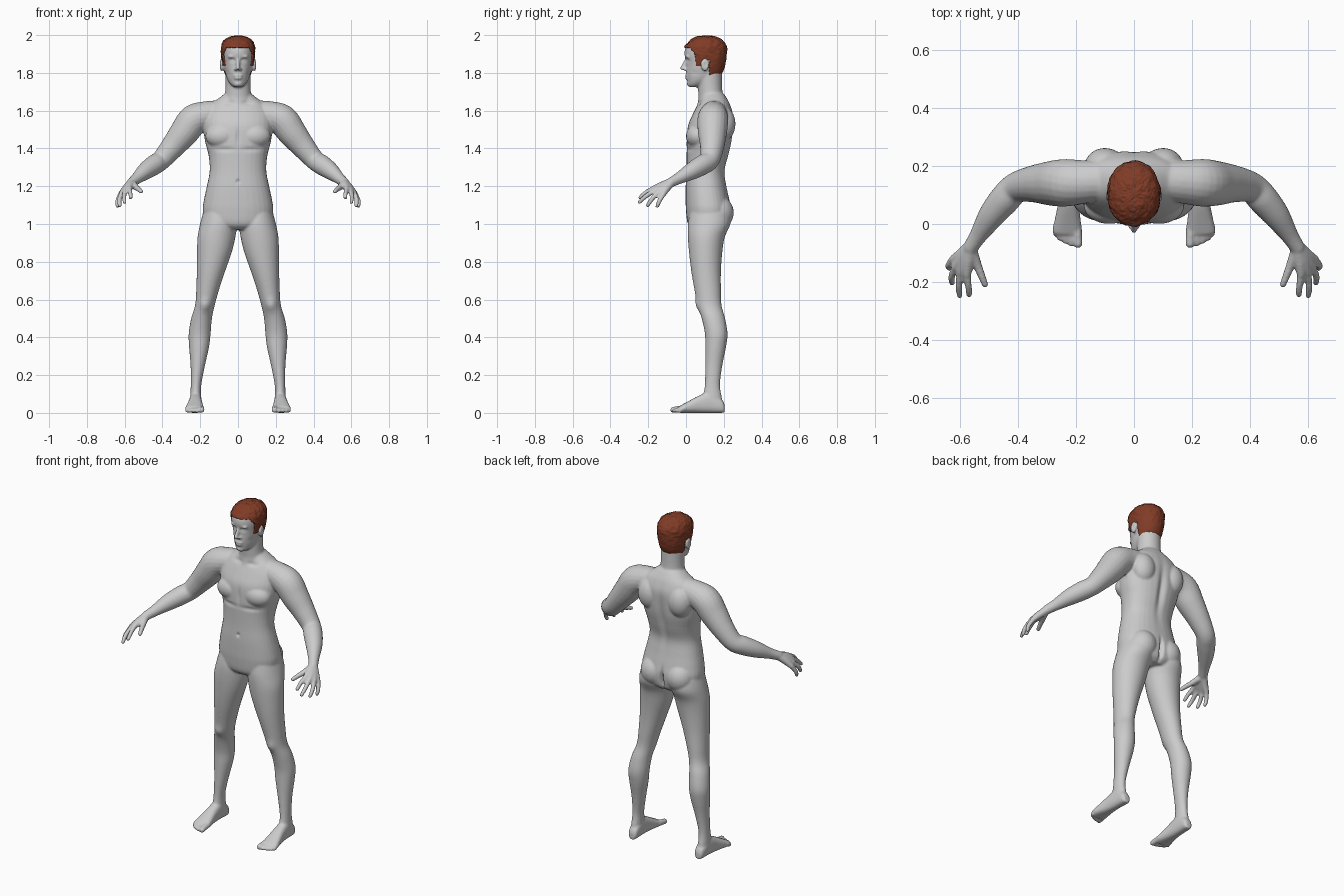
import bpy
import bmesh
import math
from mathutils import Vector, Matrix, noise

if "Cube" in bpy.data.objects:
    bpy.data.objects.remove(bpy.data.objects["Cube"])


def make_material(name, colour):
    material = bpy.data.materials.new(name)
    material.use_nodes = True
    material.diffuse_color = colour
    material.node_tree.nodes["Principled BSDF"].inputs["Base Color"].default_value = colour
    return material


skin = make_material("grey skin", (0.6, 0.6, 0.6, 1))
hair_red = make_material("red brown hair", (0.22, 0.045, 0.02, 1))


def spline(rows, steps):
    """Catmull-Rom interpolation through a short list of rows."""
    result = []
    last = len(rows) - 1
    for i in range(last):
        a, b, c, d = (rows[max(i - 1, 0)], rows[i], rows[i + 1], rows[min(i + 2, last)])
        for s in range(steps):
            t = s / steps
            result.append([q + t / 2 * (r - p + t * (2 * p - 5 * q + 4 * r - u + t * (3 * (q - r) + u - p)))
                           for p, q, r, u in zip(a, b, c, d)])
    return result + [list(rows[last])]


def skin_rings(bm, rings):
    """Join closed rings of points into a capped solid."""
    loops = [[bm.verts.new(point) for point in ring] for ring in rings]
    count = len(loops[0])
    for low, high in zip(loops, loops[1:]):
        for k in range(count):
            n = (k + 1) % count
            bm.faces.new((low[k], low[n], high[n], high[k]))
    bm.faces.new(loops[0][::-1])
    bm.faces.new(loops[-1])


def oval(count, power=1.0):
    """Unit oval; a power under one makes it boxier."""
    for k in range(count):
        c, s = math.cos(math.tau * k / count), math.sin(math.tau * k / count)
        yield math.copysign(abs(c) ** power, c), math.copysign(abs(s) ** power, s)


def stack(bm, rows, side=1, count=32, power=1.0, steps=4):
    """Horizontal slices: height, middle x, half width, front y, back y."""
    rings = []
    for z, x, w, front, back in spline(rows, steps):
        rings.append([(side * (x + w * c), (front + back) / 2 + (back - front) / 2 * s, z)
                      for c, s in oval(count, power)])
    skin_rings(bm, rings)


def ball(bm, centre, size, side=1):
    matrix = Matrix.Translation((side * centre[0], centre[1], centre[2])) @ Matrix.Diagonal((*size, 1))
    bmesh.ops.create_uvsphere(bm, u_segments=24, v_segments=16, radius=1, matrix=matrix)


def tube(bm, rows, side=1, steps=5):
    """Round limb through points of x, y, z, radius with rounded ends."""
    path = spline(rows, steps)
    points = [Vector((side * x, y, z)) for x, y, z, r in path]
    rings = []
    for i, p in enumerate(points):
        along = points[min(i + 1, len(points) - 1)] - points[max(i - 1, 0)]
        across = along.cross(Vector((0.3, 0.9, 0.2))).normalized()
        other = along.cross(across).normalized()
        rings.append([p + path[i][3] * (across * c + other * s) for c, s in oval(20)])
    skin_rings(bm, rings)
    for x, y, z, r in (rows[0], rows[-1]):
        ball(bm, (x, y, z), (r, r, r), side)


def finish(bm, name, material):
    bmesh.ops.recalc_face_normals(bm, faces=bm.faces)
    mesh = bpy.data.meshes.new(name)
    bm.to_mesh(mesh)
    bm.free()
    obj = bpy.data.objects.new(name, mesh)
    bpy.context.collection.objects.link(obj)
    mesh.materials.append(material)
    return obj


body_form = bmesh.new()

# Torso and neck
stack(body_form, [(0.97, 0, .11, .04, .20), (1.0, 0, .17, .01, .23), (1.07, 0, .187, 0, .24),
                  (1.13, 0, .18, -.002, .23), (1.2, 0, .165, -.002, .215), (1.28, 0, .15, .002, .205),
                  (1.36, 0, .155, .003, .225), (1.44, 0, .175, .003, .243), (1.52, 0, .185, .01, .25),
                  (1.58, 0, .18, .035, .25), (1.63, 0, .15, .06, .235), (1.66, 0, .11, .075, .22),
                  (1.69, 0, .07, .08, .2)], power=0.88)
stack(body_form, [(1.6, 0, .1, .05, .22), (1.66, 0, .078, .065, .205),
                  (1.71, 0, .067, .064, .192), (1.82, 0, .066, .06, .19)])

# Head with nose, lips and chin
head_rows = [(1.725, 0, .022, .018, .07), (1.74, 0, .04, .01, .1), (1.765, 0, .056, .006, .15),
             (1.80, 0, .067, .002, .185), (1.85, 0, .076, .002, .2), (1.9, 0, .081, -.008, .206),
             (1.94, 0, .079, .0, .204), (1.97, 0, .062, .03, .182), (1.987, 0, .036, .06, .15)]
stack(body_form, head_rows, count=48, power=0.95)
tube(body_form, [(0, .004, 1.875, .009), (0, -.008, 1.85, .009), (0, -.021, 1.826, .011)])
ball(body_form, (0, .006, 1.786), (.026, .012, .007))
ball(body_form, (0, .006, 1.772), (.023, .012, .007))
ball(body_form, (0, .022, 1.742), (.025, .018, .016))

# Everything that comes in pairs
finger_rows = {
    "index": [(.575, -.172, 1.188), (.57, -.215, 1.165), (.568, -.243, 1.14)],
    "middle": [(.597, -.165, 1.178), (.603, -.215, 1.145), (.6, -.247, 1.115)],
    "ring": [(.614, -.147, 1.167), (.628, -.182, 1.13), (.626, -.203, 1.098)],
    "little": [(.623, -.122, 1.155), (.638, -.142, 1.12), (.637, -.152, 1.095)],
}
for side in (1, -1):
    # Face, ears
    ball(body_form, (.087, .1, 1.842), (.011, .023, .034), side)
    ball(body_form, (.012, -.006, 1.819), (.009, .011, .008), side)
    ball(body_form, (.03, .012, 1.886), (.026, .016, .008), side)
    # Chest, shoulder blades, buttocks
    ball(body_form, (.085, .062, 1.465), (.088, .062, .065), side)
    ball(body_form, (.1, .2, 1.53), (.07, .062, .09), side)
    ball(body_form, (.085, .168, 1.06), (.083, .085, .09), side)
    # Leg
    stack(body_form, [(1.06, .1, .085, .02, .23), (1.0, .103, .098, .01, .235), (.93, .114, .1, .01, .205),
                      (.85, .125, .092, .016, .192), (.75, .143, .075, .028, .185), (.65, .161, .06, .045, .185),
                      (.57, .175, .052, .06, .188), (.5, .193, .055, .083, .207), (.42, .203, .058, .1, .22),
                      (.35, .206, .053, .102, .212), (.25, .213, .038, .102, .192), (.15, .222, .028, .1, .18),
                      (.08, .224, .029, .09, .19), (.02, .224, .027, .09, .2)], side)
    # Foot and toes
    foot = []
    for y, x, w, top in spline([(.205, .222, .016, .04), (.19, .222, .028, .07), (.13, .224, .032, .11),
                                (.07, .226, .036, .092), (0, .229, .047, .055), (-.035, .23, .05, .036)], 4):
        foot.append([(side * (x + w * c), y, top / 2 + top / 2 * s) for c, s in oval(24, 0.8)])
    skin_rings(body_form, foot)
    for x, y, r in ((.195, -.068, .016), (.219, -.067, .011), (.239, -.058, .011),
                    (.257, -.048, .011), (.271, -.034, .01)):
        tube(body_form, [(x, -.01, .024, r), (x, y / 2, .022, r), (x - .002, y, r, r)], side)
    # Arm
    tube(body_form, [(.1, .15, 1.585, .07), (.17, .145, 1.575, .075), (.235, .142, 1.55, .082),
                     (.285, .14, 1.485, .077), (.345, .138, 1.41, .064), (.405, .125, 1.34, .053),
                     (.445, .085, 1.312, .053), (.49, .03, 1.28, .046), (.535, -.038, 1.242, .031),
                     (.562, -.08, 1.22, .026)], side)
    # Palm bones, fingers, thumb
    for rows in finger_rows.values():
        x, y, z = rows[0]
        tube(body_form, [(.56, -.075, 1.222, .023), ((x + .565) / 2, (y - .085) / 2, (z + 1.22) / 2, .02),
                         (x, y, z, .015)], side)
        tube(body_form, [(*p, r) for p, r in zip(rows, (.0135, .012, .0105))], side)
    tube(body_form, [(.56, -.09, 1.215, .021), (.54, -.14, 1.195, .016), (.525, -.178, 1.183, .0135),
                     (.513, -.208, 1.172, .0115)], side)

# Fuse the forms into one skin
body = finish(body_form, "body", skin)
remesh = body.modifiers.new("fuse", "REMESH")
remesh.mode = "VOXEL"
remesh.voxel_size = 0.006
relax = body.modifiers.new("relax", "SMOOTH")
relax.factor = 0.5
relax.iterations = 5
fused = bpy.data.meshes.new_from_object(body.evaluated_get(bpy.context.evaluated_depsgraph_get()))
body.modifiers.clear()
body.data = fused

# Sculpted dents and swells: centre, falloff size, amount along the surface
dabs = [((.03, .0, 1.866), (.015, .03, .010), -.010),  # eye socket
        ((.03, .01, 1.864), (.009, .03, .005), .005),  # eyelid
        ((0, .0, 1.779), (.02, .02, .003), -.003),  # mouth line
        ((0, .25, 1.04), (.010, .06, .055), -.03),  # buttock cleft
        ((0, .25, 1.4), (.02, .06, .14), -.016),  # spine
        ((0, .0, 1.46), (.010, .05, .05), -.007),  # breastbone
        ((0, .0, 1.225), (.008, .03, .010), -.010),  # navel
        ((.075, .0, 1.395), (.06, .05, .012), -.006),  # under the chest
        ((.05, .07, 1.64), (.03, .03, .012), -.006),  # above the collarbone
        ((.175, .055, .57), (.025, .03, .03), .008),  # kneecap
        ((.1, .105, 1.845), (.008, .012, .018), -.006),  # ear hollow
        ((.07, .03, 1.8), (.02, .03, .015), -.004)]  # cheek
moves = []
for vert in fused.vertices:
    x, y, z = abs(vert.co.x), vert.co.y, vert.co.z
    push = 0
    for centre, size, amount in dabs:
        d = sum(((p - c) / s) ** 2 for p, c, s in zip((x, y, z), centre, size))
        if d < 8:
            push += amount * math.exp(-d)
    if push:
        moves.append((vert, vert.normal * push))
for vert, move in moves:
    vert.co += move

# Short hair: a shell over the skull, trimmed along the hairline
hair_form = bmesh.new()
hair_rows = [(z + .004, x, w + .009, front - .004, back + .01) for z, x, w, front, back in head_rows[2:]]
hair_rows.append((1.996, 0, .01, .09, .12))
stack(hair_form, hair_rows, count=128, power=0.95, steps=11)


def is_hair(p):
    if p.y < .05:
        return p.z > 1.935 - max(0, p.y - .02) * 1.3
    if p.y < .085:
        return p.z > 1.84
    if p.y < .125:
        return p.z > 1.868
    return p.z > 1.778


bare = [face for face in hair_form.faces if not is_hair(face.calc_center_median())]
bmesh.ops.delete(hair_form, geom=bare, context="FACES")
hair_form.normal_update()
for vert in hair_form.verts:
    lumps = noise.noise(vert.co * 45) * .004 + noise.noise(vert.co * 130) * .003
    vert.co += vert.normal * lumps * min(1, max(0.2, (vert.co.z - 1.8) * 8))
hair = finish(hair_form, "hair", hair_red)
shell = hair.modifiers.new("thickness", "SOLIDIFY")
shell.thickness = 0.014
shell.offset = -1

# Smooth shading
for obj in (body, hair):
    bpy.ops.object.select_all(action="DESELECT")
    obj.select_set(True)
    bpy.context.view_layer.objects.active = obj
    bpy.ops.object.shade_smooth_by_angle(angle=math.radians(60))
